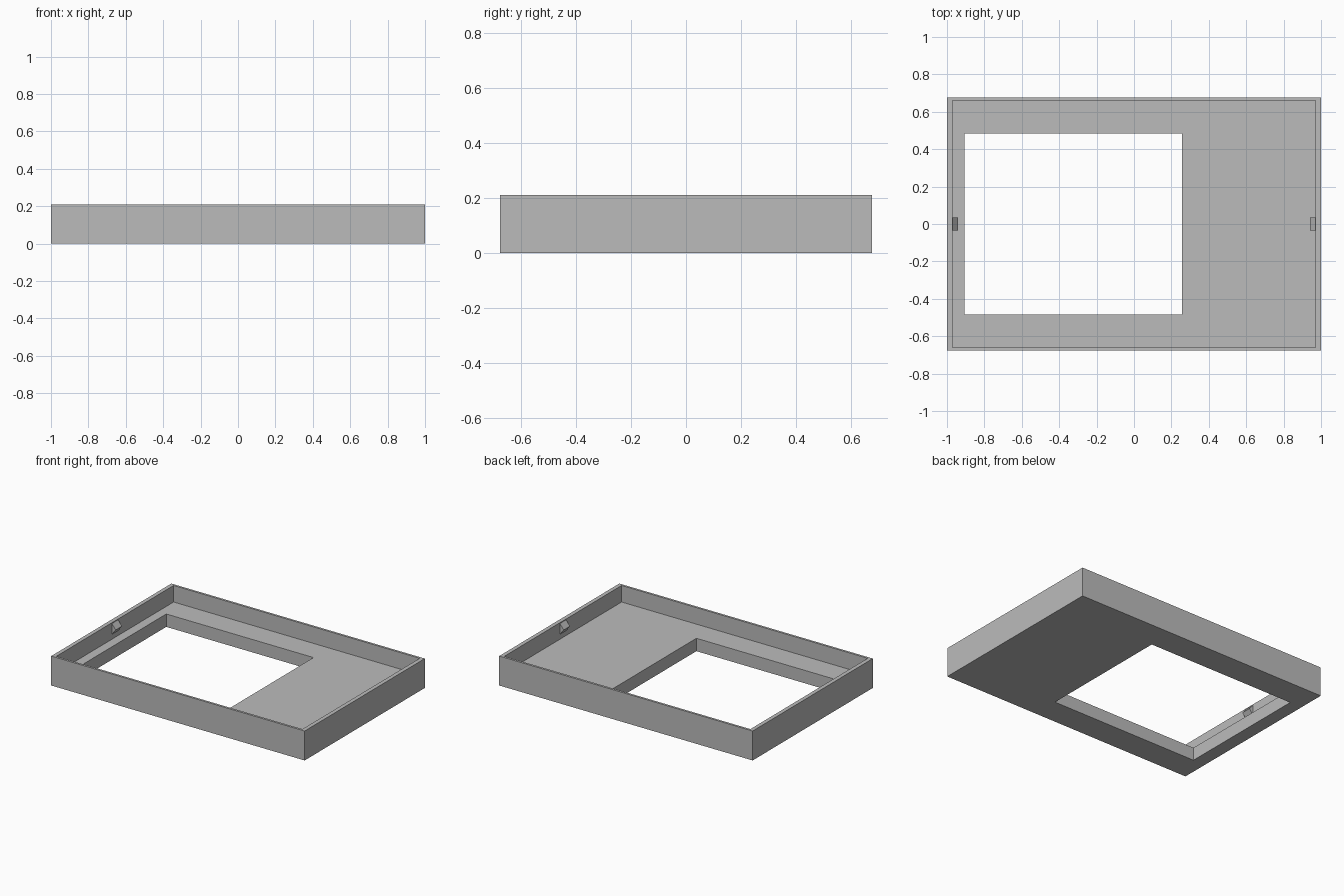
import bpy
import bmesh

cube = bpy.data.objects.get("Cube")
if cube:
    bpy.data.objects.remove(cube, do_unlink=True)

# Single plain grey
grey = bpy.data.materials.new("plain grey")
grey.use_nodes = True
colour = (0.5, 0.5, 0.5, 1)
grey.diffuse_color = colour
grey.node_tree.nodes["Principled BSDF"].inputs["Base Color"].default_value = colour

HEIGHT, FLOOR = 0.21, 0.092
INNER_X = 0.971


def finish(name, bm):
    bmesh.ops.recalc_face_normals(bm, faces=bm.faces)
    mesh = bpy.data.meshes.new(name)
    bm.to_mesh(mesh)
    bm.free()
    mesh.materials.append(grey)
    obj = bpy.data.objects.new(name, mesh)
    bpy.context.collection.objects.link(obj)
    return obj


def bridge(bm, loop_a, loop_b):
    n = len(loop_a)
    for i in range(n):
        j = (i + 1) % n
        bm.faces.new((loop_a[i], loop_a[j], loop_b[j], loop_b[i]))


# Tray: rectangular loops running up the outside, down the inside and through the window
outer = (-1, 1, 0.677)
inner = (-INNER_X, INNER_X, 0.661)
window = (-0.905, 0.257, 0.484)
section = [(outer, 0), (outer, HEIGHT), (inner, HEIGHT),
           (inner, FLOOR), (window, FLOOR), (window, 0)]
bm = bmesh.new()
loops = []
for (x0, x1, y), z in section:
    corners = ((x0, -y), (x1, -y), (x1, y), (x0, y))
    loops.append([bm.verts.new((cx, cy, z)) for cx, cy in corners])
for k, loop in enumerate(loops):
    bridge(bm, loop, loops[(k + 1) % len(loops)])
finish("tray", bm)

# Snap clips: triangular ridges halfway along the two short walls
for name, side in (("right_clip", -1), ("left_clip", 1)):
    bm = bmesh.new()
    profile = ((INNER_X, 0.204), (INNER_X - 0.031, 0.167), (INNER_X, 0.127))
    ends = [[bm.verts.new((side * x, y, z)) for x, z in profile]
            for y in (-0.035, 0.035)]
    bridge(bm, *ends)
    for end in ends:
        bm.faces.new(end)
    finish(name, bm)
